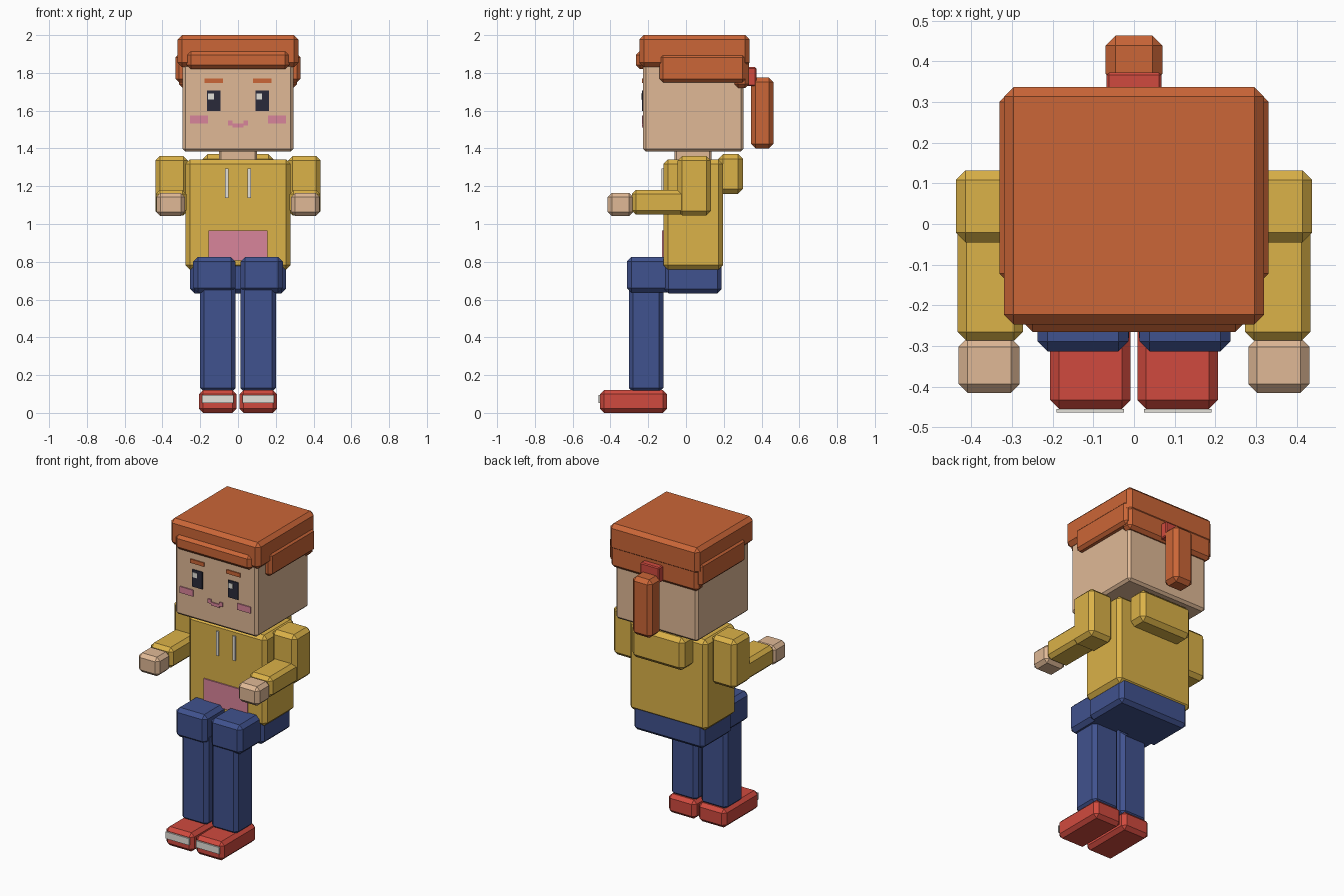
import bpy, bmesh
from mathutils import Vector


def mat(name, rgb):
    m = bpy.data.materials.new(name)
    lin = [((c / 255 + 0.055) / 1.055) ** 2.4 for c in rgb]
    m.diffuse_color = (*lin, 1)
    return m


SKIN = mat("skin", (224, 185, 150))
HAIR = mat("orange_hair", (203, 102, 55))
YELLOW = mat("yellow_cloth", (219, 178, 72))
BLUE = mat("blue_denim", (64, 82, 142))
RED = mat("red", (208, 74, 62))
PINK = mat("pink", (217, 133, 155))
WHITE = mat("off_white", (228, 225, 218))
DARK = mat("dark_eye", (42, 42, 58))


def box(name, x, y, z, material, bevel=0.022):
    """Chamfered box from (min, max) ranges."""
    lo, hi = Vector((x[0], y[0], z[0])), Vector((x[1], y[1], z[1]))
    c, s = (lo + hi) / 2, hi - lo
    bm = bmesh.new()
    bmesh.ops.create_cube(bm, size=1)
    for v in bm.verts:
        v.co = Vector((v.co.x * s.x, v.co.y * s.y, v.co.z * s.z))
    me = bpy.data.meshes.new(name)
    bm.to_mesh(me)
    bm.free()
    me.materials.append(material)
    ob = bpy.data.objects.new(name, me)
    ob.location = c
    bpy.context.collection.objects.link(ob)
    if bevel:
        b = ob.modifiers.new("chamfer", 'BEVEL')
        b.width, b.segments = bevel, 1
    return ob


def pair(name, x, y, z, material, bevel=0.022):
    """Mirrored boxes; x is given for the +x side."""
    box(name + "_left", x, y, z, material, bevel)
    box(name + "_right", (-x[1], -x[0]), y, z, material, bevel)


# Head and neck
box("head", (-0.293, 0.293), (-0.227, 0.305), (1.383, 1.95), SKIN, 0.015)
box("neck", (-0.10, 0.10), (-0.06, 0.135), (1.28, 1.42), SKIN, 0.01)

# Hair
box("hair_cap", (-0.32, 0.32), (-0.247, 0.337), (1.83, 2.0), HAIR, 0.024)
box("hair_fringe", (-0.272, 0.272), (-0.265, -0.18), (1.82, 1.918), HAIR, 0.022)
pair("hair_side", (0.25, 0.331), (-0.14, 0.318), (1.75, 1.90), HAIR, 0.018)
box("hair_back", (-0.312, 0.312), (0.255, 0.333), (1.72, 1.90), HAIR, 0.02)
box("hair_tie", (-0.068, 0.068), (0.30, 0.372), (1.73, 1.83), RED, 0.006)
box("ponytail", (-0.07, 0.07), (0.345, 0.463), (1.40, 1.775), HAIR, 0.024)

# Face plates
FACE = (-0.234, -0.2255)
pair("eyebrow", (0.08, 0.178), FACE, (1.746, 1.771), HAIR, 0)
pair("eye", (0.092, 0.164), FACE, (1.597, 1.707), DARK, 0)
for cx, side in ((-0.143, "right"), (0.113, "left")):
    box("eye_glint_" + side, (cx - 0.015, cx + 0.015), (-0.237, -0.2335),
        (1.66, 1.692), WHITE, 0)
pair("blush", (0.158, 0.253), FACE, (1.533, 1.574), PINK, 0)
box("mouth", (-0.03, 0.03), FACE, (1.511, 1.532), PINK, 0)
pair("mouth_corner", (0.03, 0.053), FACE, (1.521, 1.548), PINK, 0)

# Hooded top
box("torso", (-0.278, 0.278), (-0.12, 0.195), (0.758, 1.342), YELLOW, 0.024)
box("hood", (-0.187, 0.187), (0.17, 0.302), (1.16, 1.37), YELLOW, 0.026)
box("front_pocket", (-0.157, 0.157), (-0.128, -0.1185), (0.808, 0.965), PINK, 0)
pair("drawstring", (0.05, 0.068), (-0.129, -0.1195), (1.138, 1.295), WHITE, 0)

# Arms bent forward
pair("upper_arm", (0.265, 0.438), (-0.045, 0.132), (1.045, 1.36), YELLOW, 0.024)
pair("forearm", (0.273, 0.434), (-0.287, 0.06), (1.05, 1.181), YELLOW, 0.022)
pair("hand", (0.281, 0.432), (-0.415, -0.28), (1.042, 1.165), SKIN, 0.022)

# Trousers, seated pose
box("pelvis", (-0.253, 0.253), (-0.115, 0.188), (0.633, 0.80), BLUE, 0.022)
pair("thigh", (0.014, 0.237), (-0.313, -0.03), (0.637, 0.826), BLUE, 0.024)
pair("shin", (0.012, 0.201), (-0.302, -0.12), (0.11, 0.70), BLUE, 0.022)

# Shoes with toe plates
pair("shoe", (0.008, 0.206), (-0.455, -0.10), (0.0, 0.121), RED, 0.022)
pair("toe_cap", (0.025, 0.191), (-0.464, -0.4545), (0.052, 0.096), WHITE, 0)
